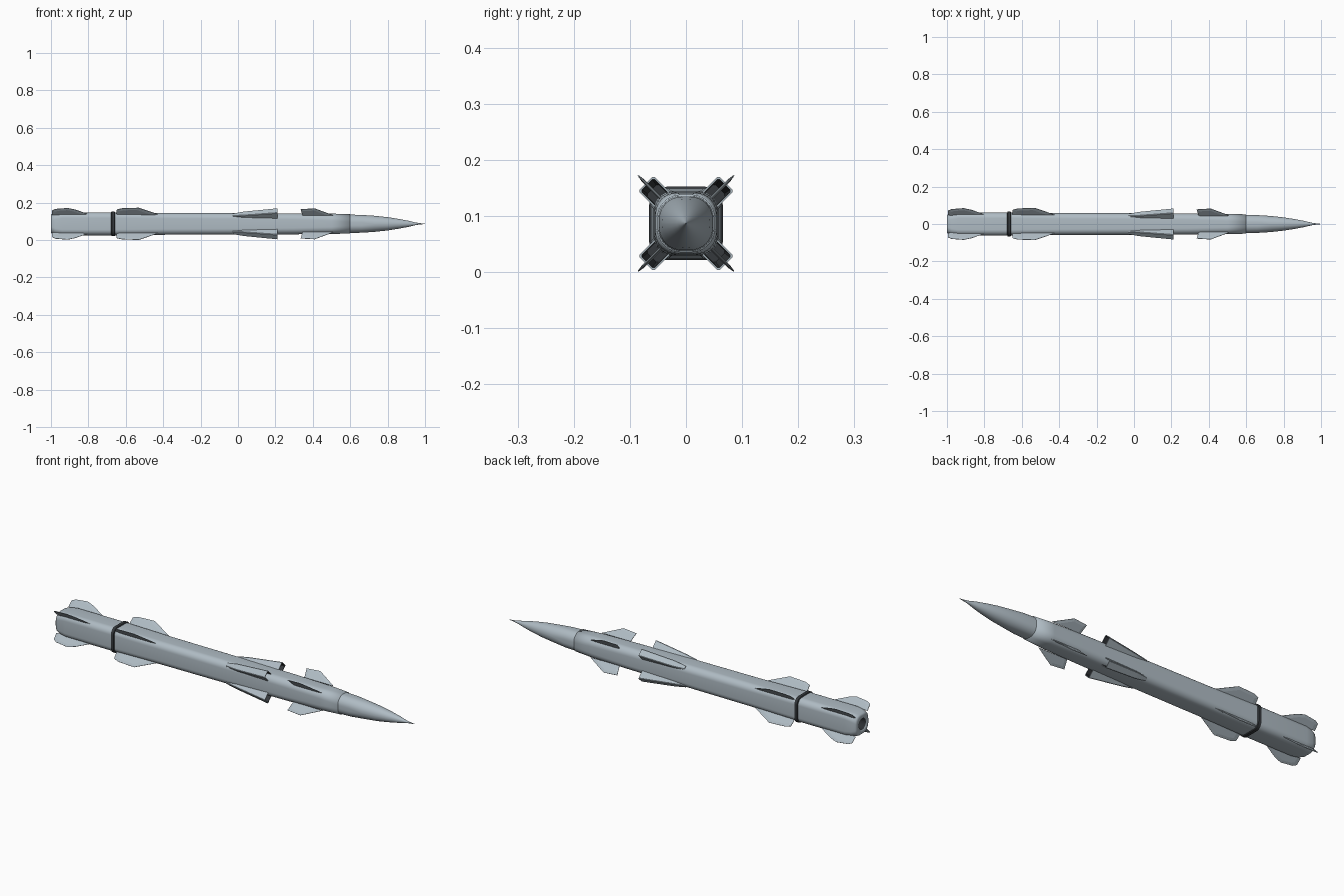
import bpy, bmesh, math
from mathutils import Vector

if "Cube" in bpy.data.objects:
    bpy.data.objects.remove(bpy.data.objects["Cube"])

AXIS_Z = 0.0865


def material(name, rgb):
    m = bpy.data.materials.new(name)
    m.use_nodes = True
    m.diffuse_color = (*rgb, 1)
    m.node_tree.nodes["Principled BSDF"].inputs["Base Color"].default_value = (*rgb, 1)
    return m


GREY = material("light grey", (0.43, 0.50, 0.55))
DARK = material("dark grey", (0.035, 0.04, 0.045))


def finish(name, bm, mats, angle=None, roll=0.0):
    bmesh.ops.recalc_face_normals(bm, faces=bm.faces)
    mesh = bpy.data.meshes.new(name)
    bm.to_mesh(mesh)
    bm.free()
    for m in mats:
        mesh.materials.append(m)
    if angle:
        mesh.polygons.foreach_set("use_smooth", [True] * len(mesh.polygons))
        mesh.set_sharp_from_angle(angle=math.radians(angle))
    ob = bpy.data.objects.new(name, mesh)
    ob.location = (0, 0, AXIS_Z)
    ob.rotation_euler.x = roll
    bpy.context.collection.objects.link(ob)
    return ob


def rounded_square(x, half, radius, steps=8):
    """Cross-section around the x axis: a square with round corners."""
    c = half - radius
    pts = []
    for q in range(4):
        mid = math.pi / 4 + q * math.pi / 2
        cy, cz = c * math.sqrt(2) * math.cos(mid), c * math.sqrt(2) * math.sin(mid)
        for i in range(steps + 1):
            a = mid - math.pi / 4 + math.pi / 2 * (i + 0.01) / (steps + 0.02)
            pts.append((x, cy + radius * math.cos(a), cz + radius * math.sin(a)))
    return pts


def loft(bm, rings, dark_from=None):
    """Skin a list of rings and cap both ends."""
    loops = [[bm.verts.new(p) for p in ring] for ring in rings]
    n = len(loops[0])
    for k, (a, b) in enumerate(zip(loops, loops[1:])):
        for i in range(n):
            f = bm.faces.new((a[i], a[(i + 1) % n], b[(i + 1) % n], b[i]))
            f.material_index = int(dark_from is not None and k >= dark_from)
    bm.faces.new(loops[0])
    bm.faces.new(loops[-1]).material_index = int(dark_from is not None)


# Fuselage, ending in a recessed exhaust
sections = [(0.60, 0.044, 0.040), (0.60, 0.0515, 0.042), (0.50, 0.0545, 0.038),
            (0.30, 0.056, 0.034), (0.0, 0.0575, 0.032), (-0.40, 0.0585, 0.031),
            (-0.66, 0.0615, 0.031), (-0.94, 0.0615, 0.031), (-0.975, 0.058, 0.033),
            (-0.995, 0.052, 0.035), (-1.0, 0.047, 0.036), (-1.0, 0.028, 0.0279),
            (-0.96, 0.024, 0.0239)]
bm = bmesh.new()
loft(bm, [rounded_square(*s) for s in sections], dark_from=11)
finish("fuselage", bm, [GREY, DARK], 100)

# Pointed nose cone, going from soft square to round
nose = [(0.59, 0.0495), (0.66, 0.0475), (0.73, 0.043), (0.80, 0.0355), (0.86, 0.026),
        (0.91, 0.0165), (0.95, 0.007), (0.97, 0.004), (1.0, 0.0008)]
bm = bmesh.new()
loft(bm, [rounded_square(x, r, r * (0.84 if x < 0.7 else 0.97)) for x, r in nose])
finish("nose_cone", bm, [GREY], 40)

# Dark joint band between booster and body
bm = bmesh.new()
loft(bm, [rounded_square(x, h, 0.032) for x, h in
          ((-0.678, 0.0615), (-0.675, 0.0655), (-0.660, 0.0655), (-0.657, 0.0615))])
finish("joint_band", bm, [DARK], 30)


def fin(name, outline, roll):
    """Thin blade: outline of (x, radius), thicker in the middle than at the rim."""
    bm = bmesh.new()
    mid = sum((Vector(p) for p in outline), Vector((0, 0))) / len(outline)
    mid.y = outline[0][1]
    rings = []
    for scale, t in ((0.75, -0.003), (1, -0.001), (1, 0.001), (0.75, 0.003)):
        ring = []
        for p in outline:
            q = mid + (Vector(p) - mid) * scale
            ring.append((q.x, q.y, t))
        rings.append(ring)
    loft(bm, rings)
    finish(name, bm, [GREY], None, roll)


FINS = {
    "tail_fin": [(-0.995, 0.068), (-0.993, 0.102), (-0.975, 0.112), (-0.91, 0.119),
                 (-0.87, 0.107), (-0.79, 0.068)],
    "booster_fin": [(-0.652, 0.068), (-0.648, 0.108), (-0.62, 0.117), (-0.53, 0.121),
                    (-0.42, 0.068)],
    "control_fin": [(0.345, 0.064), (0.335, 0.110), (0.41, 0.116), (0.51, 0.064)],
}


def intake(name, roll):
    """Wedge-shaped duct with a dark open mouth facing forward."""
    bm = bmesh.new()

    def ring(x, low, high, half):
        return [(x, low, -half), (x, low, half), (x, high - 0.003, half),
                (x, high, half - 0.003), (x, high, 0.003 - half), (x, high - 0.003, -half)]

    loft(bm, [ring(-0.03, 0.05, 0.070, 0.010), ring(0.03, 0.05, 0.079, 0.016),
              ring(0.21, 0.05, 0.101, 0.019), ring(0.21, 0.053, 0.098, 0.016),
              ring(0.12, 0.053, 0.086, 0.014)], dark_from=3)
    finish(name, bm, [GREY, DARK], None, roll)


# Four of everything on the diagonals
for i, side in enumerate(("upper_back", "upper_front", "lower_front", "lower_back")):
    angle = math.pi / 4 + i * math.pi / 2
    for fin_name, shape in FINS.items():
        fin(f"{fin_name}_{side}", shape, angle)
    intake(f"air_intake_{side}", angle)
